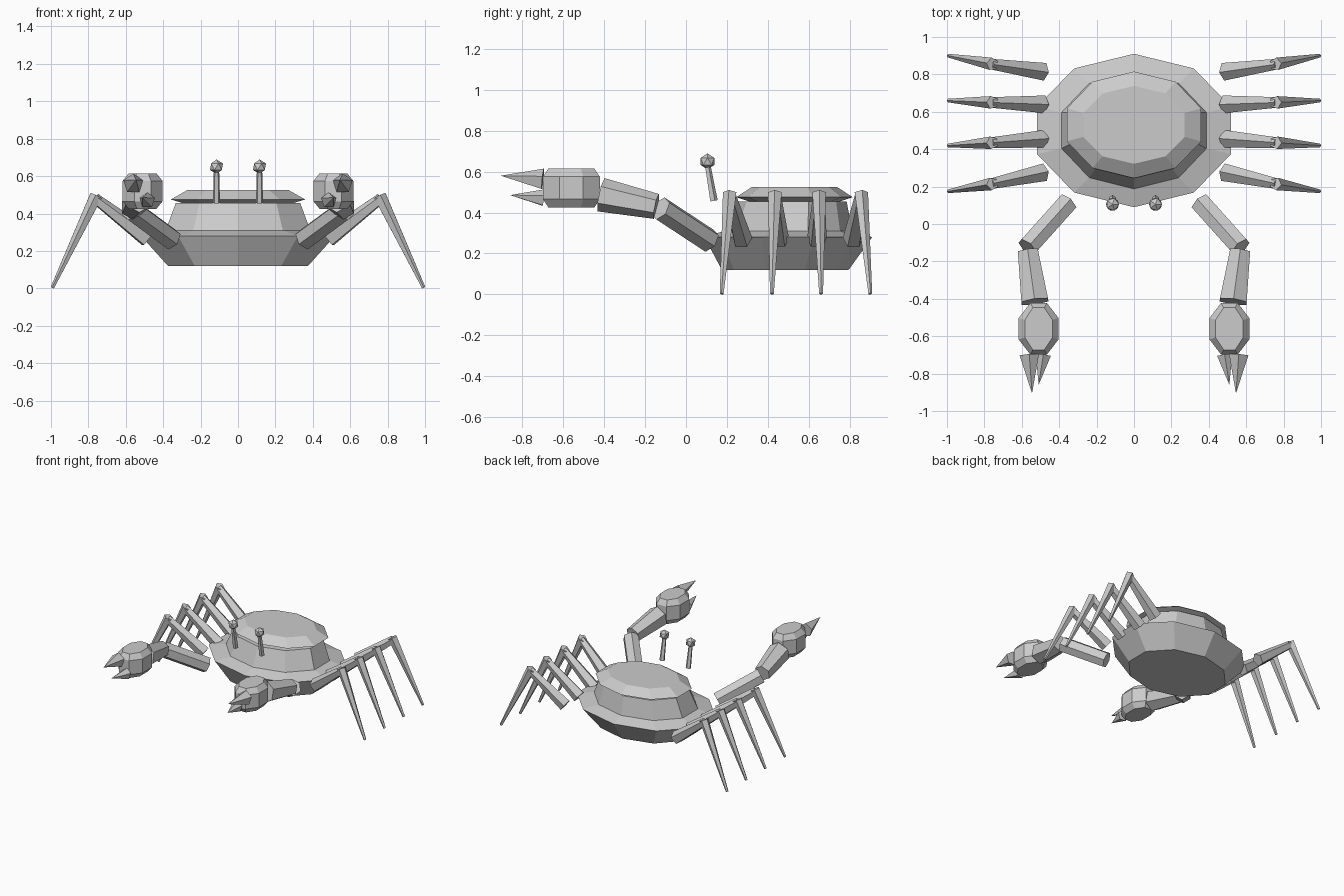
import bpy, bmesh, math
from mathutils import Vector, Matrix

cube = bpy.data.objects.get("Cube")
if cube:
    bpy.data.objects.remove(cube, do_unlink=True)

SHELL = (0.6, 0.6, 0.6, 1)
shell_grey = bpy.data.materials.new("shell_grey")
shell_grey.use_nodes = True
shell_grey.diffuse_color = SHELL
shell_grey.node_tree.nodes["Principled BSDF"].inputs["Base Color"].default_value = SHELL


def finish(bm, name):
    bmesh.ops.recalc_face_normals(bm, faces=bm.faces)
    mesh = bpy.data.meshes.new(name)
    bm.to_mesh(mesh)
    bm.free()
    mesh.materials.append(shell_grey)
    obj = bpy.data.objects.new(name, mesh)
    bpy.context.collection.objects.link(obj)
    return obj


def stacked_rings(name, rings, sides, turn, x=0):
    """Loft elliptical rings given as (z, centre y, radius x, radius y)."""
    bm = bmesh.new()
    loops = []
    for z, cy, rx, ry in rings:
        angles = [turn + math.tau * i / sides for i in range(sides)]
        loops.append([bm.verts.new((x + rx * math.cos(a), cy + ry * math.sin(a), z)) for a in angles])
    for low, high in zip(loops, loops[1:]):
        for i in range(sides):
            j = (i + 1) % sides
            bm.faces.new((low[i], low[j], high[j], high[i]))
    bm.faces.new(loops[0])
    bm.faces.new(loops[-1])
    return finish(bm, name)


def limb(name, start, end, r1, r2, sides):
    """Tapered segment between two points."""
    a, b = Vector(start), Vector(end)
    bm = bmesh.new()
    place = Matrix.Translation((a + b) / 2) @ (b - a).to_track_quat("Z", "Y").to_matrix().to_4x4()
    bmesh.ops.create_cone(bm, cap_ends=True, segments=sides, radius1=r1, radius2=r2,
                          depth=(b - a).length, matrix=place)
    return finish(bm, name)


# Body and the cap that sits on it
quarter = math.pi / 2
stacked_rings("body", [(0.12, 0.485, 0.394, 0.31), (0.28, 0.5, 0.545, 0.41),
                       (0.31, 0.5, 0.407, 0.312), (0.455, 0.515, 0.35, 0.27)], 10, quarter)
stacked_rings("back_cap", [(0.45, 0.53, 0.29, 0.21), (0.475, 0.53, 0.378, 0.285),
                           (0.525, 0.53, 0.285, 0.208)], 10, quarter)

# Walking legs: y at the hip, knee and foot
LEGS = [(0.275, 0.215, 0.175), (0.455, 0.435, 0.42), (0.64, 0.65, 0.66), (0.815, 0.855, 0.9)]

for side, s in (("left", 1), ("right", -1)):
    for number, (hip, knee, foot) in enumerate(LEGS, 1):
        limb(f"{side}_upper_leg_{number}", (s * 0.485, hip, 0.265), (s * 0.765, knee, 0.48),
             0.05, 0.03, 5)
        limb(f"{side}_lower_leg_{number}", (s * 0.757, knee, 0.495), (s * 0.992, foot, 0.004),
             0.035, 0.01, 5)

    # Claw arm
    limb(f"{side}_inner_arm", (s * 0.355, 0.115, 0.262), (s * 0.57, -0.125, 0.42), 0.06, 0.06, 6)
    limb(f"{side}_outer_arm", (s * 0.567, -0.145, 0.43), (s * 0.53, -0.415, 0.487), 0.062, 0.083, 6)

    # Claw and pincers
    stacked_rings(f"{side}_claw", [(0.425, -0.56, 0.08, 0.122), (0.465, -0.56, 0.115, 0.15),
                                   (0.575, -0.56, 0.115, 0.15), (0.615, -0.56, 0.08, 0.122)],
                  8, math.pi / 8, s * 0.51)
    limb(f"{side}_upper_pincer", (s * 0.56, -0.70, 0.56), (s * 0.545, -0.905, 0.58), 0.055, 0, 5)
    limb(f"{side}_lower_pincer", (s * 0.485, -0.70, 0.47), (s * 0.51, -0.86, 0.485), 0.043, 0, 5)

    # Eye on its stalk
    limb(f"{side}_eye_stalk", (s * 0.115, 0.135, 0.457), (s * 0.115, 0.105, 0.63), 0.02, 0.015, 5)
    bm = bmesh.new()
    bmesh.ops.create_icosphere(bm, subdivisions=1, radius=0.039,
                               matrix=Matrix.Translation((s * 0.115, 0.105, 0.65)))
    finish(bm, f"{side}_eye")
